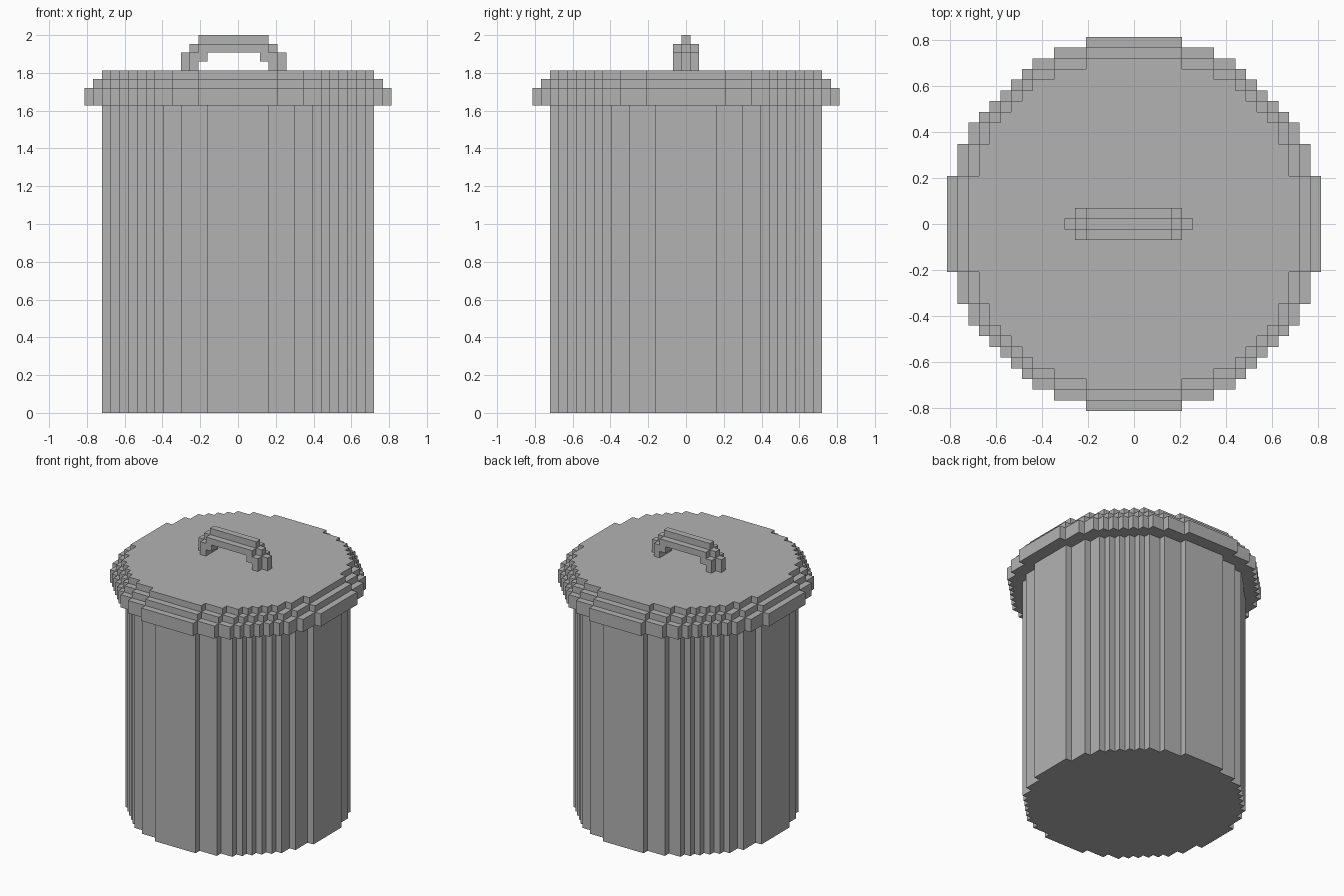
import bpy
import bmesh
from mathutils import Matrix, Vector

cube = bpy.data.objects.get("Cube")
if cube:
    bpy.data.objects.remove(cube, do_unlink=True)

V = 2 / 43  # size of one block

metal = bpy.data.materials.new("grey_metal")
metal.use_nodes = True
GREY = (0.45, 0.45, 0.45, 1)
metal.diffuse_color = GREY
metal.node_tree.nodes["Principled BSDF"].inputs["Base Color"].default_value = GREY


def prism(name, cells, low, high, upright=False, pit=None):
    """Extrude a set of square cells from low to high, all in block units.
    upright: cells lie in x-z and are extruded along y. pit: cell pushed in from below."""
    bm = bmesh.new()
    corners, faces = {}, {}

    def corner(i, j):
        if (i, j) not in corners:
            corners[i, j] = bm.verts.new((i - 0.5, j - 0.5, low))
        return corners[i, j]

    for i, j in cells:
        faces[i, j] = bm.faces.new([corner(i, j), corner(i + 1, j),
                                    corner(i + 1, j + 1), corner(i, j + 1)])

    def raise_faces(chosen, height, keep):
        made = bmesh.ops.extrude_face_region(bm, geom=chosen, use_keep_orig=keep)["geom"]
        verts = [g for g in made if isinstance(g, bmesh.types.BMVert)]
        bmesh.ops.translate(bm, verts=verts, vec=Vector((0, 0, height)))

    raise_faces(list(faces.values()), high - low, True)
    if pit:
        raise_faces([faces[pit]], 1, False)
    if upright:
        swap = Matrix(((1, 0, 0, 0), (0, 0, 1, 0), (0, 1, 0, 0.5), (0, 0, 0, 1)))
        bmesh.ops.transform(bm, matrix=swap, verts=bm.verts)
    bmesh.ops.scale(bm, vec=(V, V, V), verts=bm.verts)
    bmesh.ops.recalc_face_normals(bm, faces=bm.faces)
    bmesh.ops.dissolve_limit(bm, angle_limit=0.01, verts=bm.verts, edges=bm.edges)
    mesh = bpy.data.meshes.new(name)
    bm.to_mesh(mesh)
    bm.free()
    mesh.materials.append(metal)
    obj = bpy.data.objects.new(name, mesh)
    bpy.context.collection.objects.link(obj)
    return obj


def disc(radius):
    span = range(-int(radius), int(radius) + 1)
    return {(i, j) for i in span for j in span if i * i + j * j <= radius * radius}


def shrink(cells):
    return {(i, j) for i, j in cells
            if {(i + 1, j), (i - 1, j), (i, j + 1), (i, j - 1)} <= cells}


# Bin body with a small drain pit underneath
prism("bin_body", disc(15.5), 0, 35, pit=(0, 0))

# Stepped lid, each step one block smaller than the last
rim = disc(17.5)
step = shrink(rim)
prism("lid_rim", rim, 35, 37)
prism("lid_step", step, 37, 38)
prism("lid_top", shrink(step), 38, 39)


# Arched handle: each row gives the height and its inner and outer reach
def arch(rows):
    return {(side, z) for z, inner, outer in rows
            for d in range(inner, outer + 1) for side in (d, -1 - d)}


prism("handle_grip", arch([(39, 4, 4), (40, 3, 4), (41, 0, 3)]), -1.5, 1.5, upright=True)
prism("handle_ridge", arch([(39, 4, 5), (40, 3, 5), (41, 0, 4), (42, 0, 3)]),
      -0.5, 0.5, upright=True)
